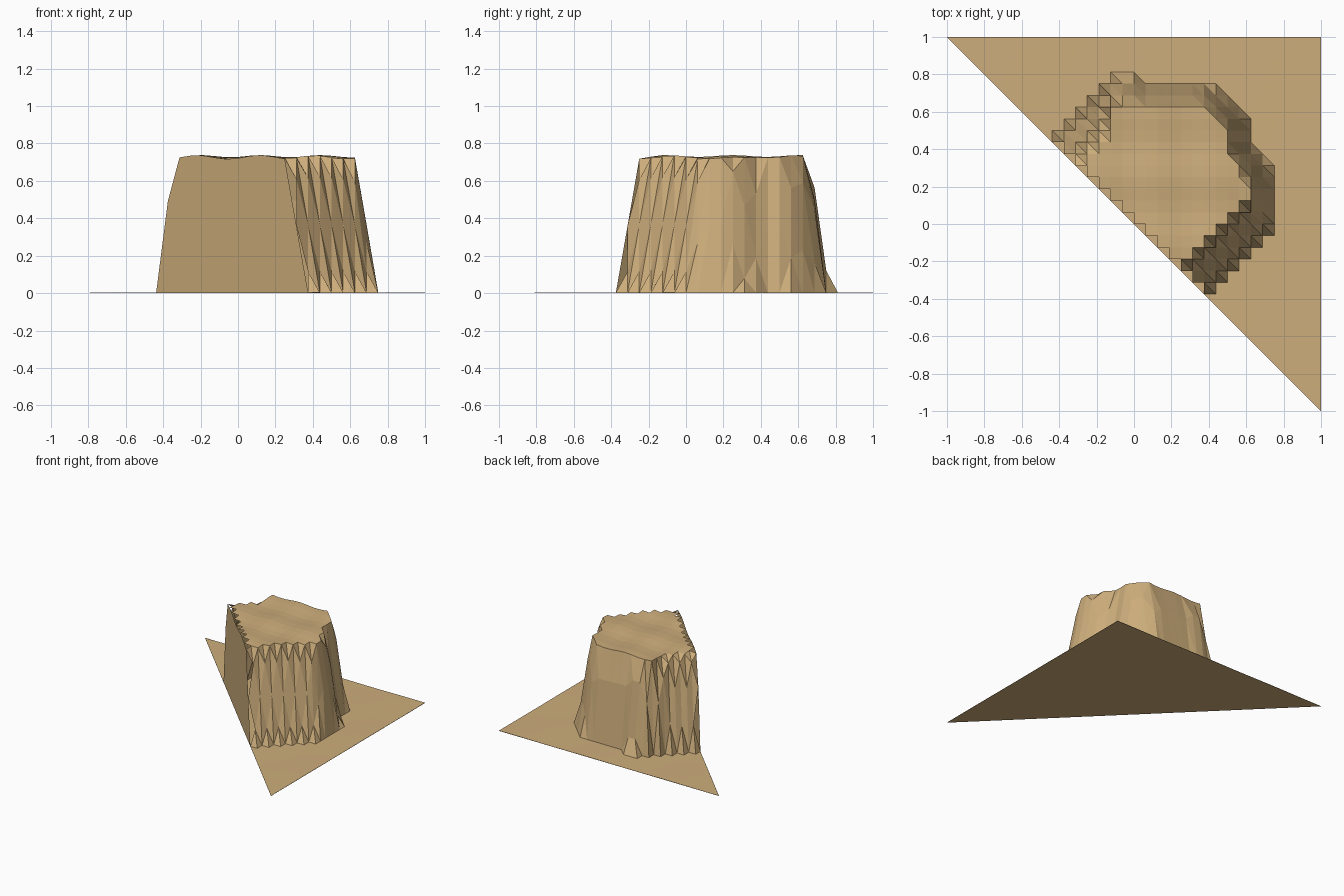
import bpy, bmesh, math
from mathutils import Vector
from mathutils.geometry import intersect_point_line

if "Cube" in bpy.data.objects:
    bpy.data.objects.remove(bpy.data.objects["Cube"])

N = 16            # grid cells per unit
TAU = 2 * math.pi

# Rim (top) and foot (bottom) outlines of the mesa in grid cells,
# both carried on past the diagonal cut
RIM = [(-15, -5), (-5, 5), (-2, 8), (-2, 10), (6, 10), (8, 8), (8, 6), (9, 5),
       (10, 3), (10, 2), (4, -4), (-6, -14)]
FOOT = [(-17, -3), (-7, 7), (-3, 11), (-2, 12), (-1, 12.5), (0, 12.5), (1, 12), (6, 12),
        (8, 11), (10, 9), (10, 7), (11, 6), (12, 4), (12, 0), (6, -6), (-4, -16)]


def distance(p, poly):
    best = 99.0
    for a, b in zip(poly, poly[1:]):
        a, b = Vector(a), Vector(b)
        t = max(0, min(1, (p - a).dot(b - a) / (b - a).length_squared))
        best = min(best, (p - a.lerp(b, t)).length)
    return best


def inside(p, poly):
    if distance(p, poly) < 1e-4:
        return True
    hit = False
    for (ax, ay), (bx, by) in zip(poly, poly[1:] + poly[:1]):
        if (ay > p.y) != (by > p.y) and p.x < ax + (p.y - ay) * (bx - ax) / (by - ay):
            hit = not hit
    return hit


def height(i, j):
    p = Vector((i, j))
    x, y = i / N, j / N
    top = 0.727 + 0.006 * math.cos(TAU * (x - 0.12) / 0.32) + 0.005 * math.cos(TAU * (y - 0.25) / 0.36)
    low = 0.002 + 0.001 * math.sin(9 * x) * math.sin(8 * y)
    if inside(p, RIM):
        return top
    if not inside(p, FOOT) or distance(p, FOOT) < 1e-4:
        return low
    d_in, d_out = distance(p, RIM), distance(p, FOOT)
    t = d_out / (d_in + d_out)
    # the north-west slopes are fuller than the south-east ones
    t += 0.5 * t * (1 - t) * max(0, min(1, (j - i) / 6))
    t = min(1, t)
    return low + (top - low) * t * t * (3 - 2 * t)


sand = bpy.data.materials.new("sand")
sand.diffuse_color = (0.61, 0.42, 0.20, 1)
sand.use_nodes = True
sand.node_tree.nodes["Principled BSDF"].inputs["Base Color"].default_value = sand.diffuse_color

# Terrain surface over the triangular half of the square
bm = bmesh.new()
grid = {(i, j): bm.verts.new((i / N, j / N, height(i, j)))
        for i in range(-N, N + 1) for j in range(-i, N + 1)}
for (i, j), v in grid.items():
    if i < N and j < N:
        bm.faces.new((grid[i + 1, j], grid[i + 1, j + 1], grid[i, j + 1]))
        if (i, j) in grid:
            bm.faces.new((v, grid[i + 1, j], grid[i, j + 1]))

# Skirt walls down to z = 0, including the cut face, and the flat underside
diagonal = [(i, -i) for i in range(-N, N + 1)]
east = [(N, j) for j in range(-N + 1, N + 1)]
north = [(i, N) for i in range(N - 1, -N, -1)]
rim = [grid[k] for k in diagonal + east + north]
foot = [bm.verts.new((v.co.x, v.co.y, 0)) for v in rim]
for k in range(len(rim)):
    n = (k + 1) % len(rim)
    bm.faces.new((foot[k], foot[n], rim[n], rim[k]))
bm.faces.new(foot[::-1])

mesh = bpy.data.meshes.new("mesa_terrain")
bm.to_mesh(mesh)
bm.free()
mesh.materials.append(sand)
terrain = bpy.data.objects.new("mesa_terrain", mesh)
bpy.context.collection.objects.link(terrain)
